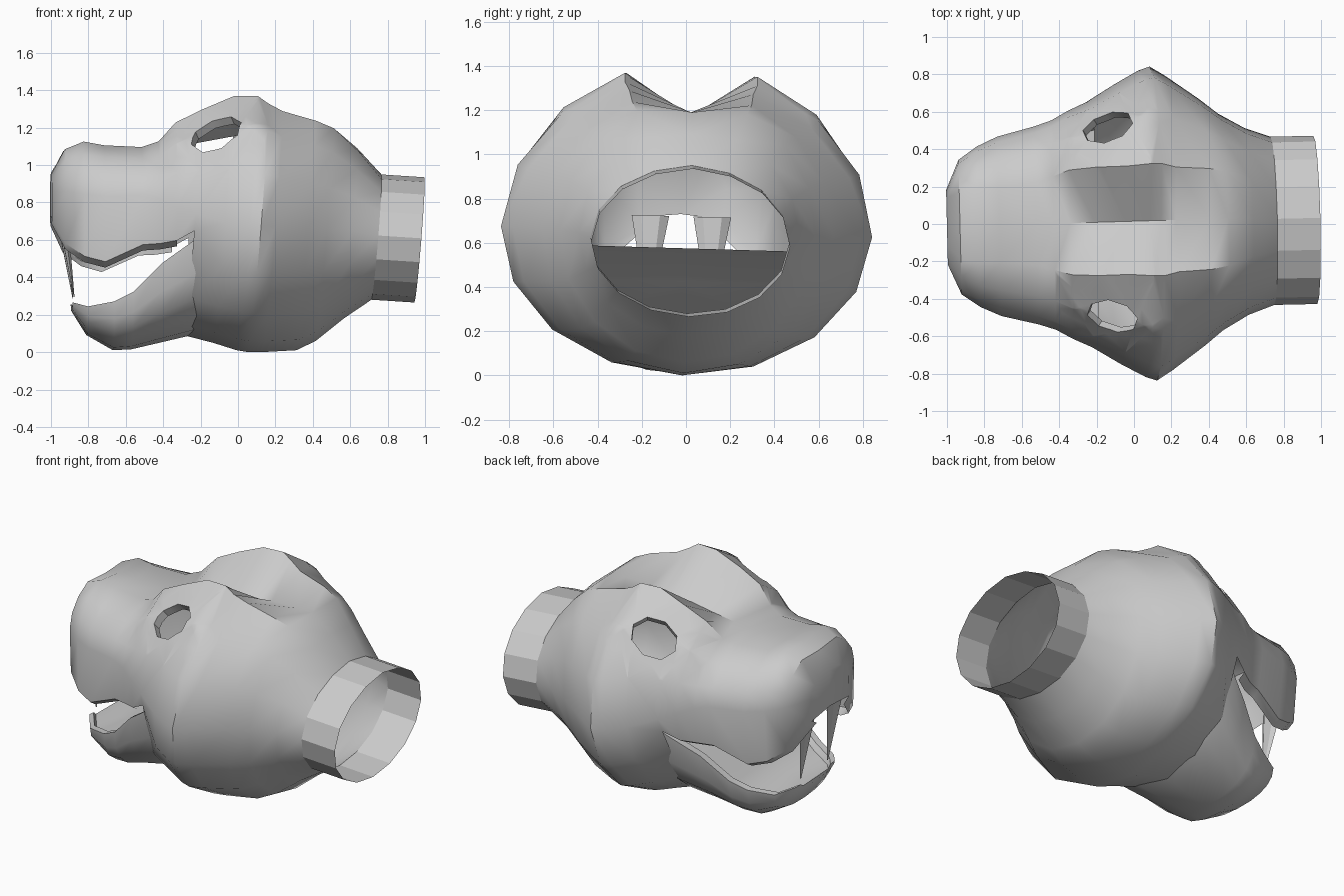
import bpy, bmesh
from math import sin, cos, acos, sqrt, radians, pi
from mathutils import Matrix, Vector

if "Cube" in bpy.data.objects:
    bpy.data.objects.remove(bpy.data.objects["Cube"])

# slight turn and tilt shared by every part
PIVOT = Vector((0, 0, .65))
POSE = (Matrix.Translation(PIVOT) @ Matrix.Rotation(radians(1.4), 4, 'Z')
        @ Matrix.Rotation(radians(-1.7), 4, 'X') @ Matrix.Translation(-PIVOT))


def finish(bm, name, angle=None):
    """Mirror the +y half, pose it and make the object."""
    bmesh.ops.mirror(bm, geom=bm.verts[:] + bm.edges[:] + bm.faces[:],
                     axis='Y', merge_dist=.0005)
    bmesh.ops.recalc_face_normals(bm, faces=bm.faces[:])
    bmesh.ops.transform(bm, matrix=POSE, verts=bm.verts[:])
    me = bpy.data.meshes.new(name)
    bm.to_mesh(me)
    bm.free()
    ob = bpy.data.objects.new(name, me)
    bpy.context.collection.objects.link(ob)
    if angle:
        bpy.ops.object.select_all(action='DESELECT')
        ob.select_set(True)
        bpy.context.view_layer.objects.active = ob
        bpy.ops.object.shade_smooth_by_angle(angle=radians(angle))
    return ob


def skin(bm, a, b, start=0):
    for i in range(start, len(a) - 1):
        bm.faces.new((a[i], a[i + 1], b[i + 1], b[i]))


def lean(x, z):
    return x + .08 * (z - .61)


def upper(w, zm, yr, zr, zc):
    """Side, two shoulder points, brow ridge, centre line."""
    tr = acos(yr / w)
    h = (zr - zm) / sqrt(1 - (yr / w) ** 2)
    pts = [(w * cos(tr * k / 3), zm + h * sin(tr * k / 3)) for k in range(4)]
    return pts + [(0, zc)]


def lower(w, zm, zb):
    return [(w * cos(a), zm - (zm - zb) * sin(a))
            for a in (pi / 2 * (4 - k) / 4 for k in range(4))]


# muzzle sections: x, half width, side z, ridge y, ridge z, centre z, lip y, lip z
MUZZLE = [(-1.0, .20, .85, .10, .95, .96, .19, .71),
          (-.93, .36, .85, .18, 1.08, 1.07, .34, .57),
          (-.83, .43, .83, .20, 1.12, 1.10, .41, .50),
          (-.72, .48, .82, .20, 1.10, 1.09, .45, .47),
          (-.52, .53, .82, .22, 1.09, 1.08, .50, .56),
          (-.43, .56, .80, .25, 1.12, 1.08, .53, .565),
          (-.34, .61, .76, .28, 1.22, 1.10, .58, .58)]
# skull sections: x, half width, side z, ridge y, ridge z, centre z, bottom z
SKULL = [(-.25, .655, .72, .29, 1.29, 1.12, .09),
         (-.09, .75, .67, .29, 1.36, 1.15, .05),
         (.04, .82, .65, .30, 1.36, 1.17, .01),
         (.10, .84, .65, .30, 1.32, 1.18, 0),
         (.18, .79, .65, .28, 1.28, 1.19, 0),
         (.36, .66, .65, .27, 1.23, 1.19, .01),
         (.46, .58, .64, .25, 1.19, 1.19, .06),
         (.60, .50, .63, .20, 1.07, 1.09, .18),
         (.74, .45, .61, .17, .92, .95, .28)]

# ---- head shell: muzzle and skull in one skin
bm = bmesh.new()
rows = []
for x, w, zm, yr, zr, zc, ly, lz in MUZZLE:
    pts = [(max(ly - .05, 0), lz - .03), (ly, lz)] + upper(w, zm, yr, zr, zc)
    rows.append([bm.verts.new((x, y, z)) for y, z in pts])
for a, b in zip(rows, rows[1:]):
    skin(bm, a, b)
front = rows[0]
bm.faces.new(front[1:] + [bm.verts.new((-1.0, 0, .73))])   # nose face
rings = []
for i, (x, w, zm, yr, zr, zc, zb) in enumerate(SKULL):
    pts = lower(w, zm, zb) + upper(w, zm, yr, zr, zc)
    if i == 0:
        pts[3] = (.62, .63)                                # mouth corner
    rings.append([bm.verts.new((lean(x, z), y, z)) for y, z in pts])
for a, b in zip(rings, rings[1:]):
    skin(bm, a, b)
skin(bm, rows[-1][1:], rings[0][3:])

# ---- eye hole: cut an octagon out of the shell and turn its rim inwards
c = Vector((-.135, .52, 1.17))
n = Vector((-.35, .55, .75)).normalized()
u = Vector((1, .05, .35))
u = (u - n * u.dot(n)).normalized()
v = n.cross(u)
planes = []
for k in range(8):
    a = 2 * pi * (k + .5) / 8
    planes.append((c + u * .135 * cos(a) + v * .105 * sin(a),
                   (u * cos(a) / .135 + v * sin(a) / .105).normalized()))


def near(f):
    return any((p.co - c).length < .5 for p in f.verts) and f.calc_center_median().z > .7


bmesh.ops.triangulate(bm, faces=[f for f in bm.faces if near(f)
                                 and f.calc_center_median().x > -.4
                                 and f.calc_center_median().x < .12])
for co, no in planes:
    fs = []
    for f in bm.faces:
        m = f.calc_center_median()
        if (m - c).length < .3:
            fs.append(f)
    geom = set(fs)
    for f in fs:
        geom.update(f.edges)
        geom.update(f.verts)
    bmesh.ops.bisect_plane(bm, geom=list(geom), plane_co=co, plane_no=no, dist=1e-5)


def inside(p):
    return (p - c).length < .25 and all((p - co).dot(no) < 0 for co, no in planes)


hole = [f for f in bm.faces if inside(f.calc_center_median())]
hs = set(hole)
rim = [e for f in hole for e in f.edges if any(g not in hs for g in e.link_faces)]
bmesh.ops.delete(bm, geom=hole, context='FACES')
rim = [e for e in set(rim) if e.is_valid]
out = bmesh.ops.extrude_edge_only(bm, edges=rim)['geom']
bmesh.ops.translate(bm, vec=n * -.05,
                    verts=[g for g in out if isinstance(g, bmesh.types.BMVert)])
finish(bm, "head_shell", 38)

# ---- neck collar
bm = bmesh.new()
ends = []
for x, dz in ((.74, 0), (.97, -.015)):
    pts = lower(.45, .61, .28) + upper(.45, .61, .17, .92, .95)
    ends.append([bm.verts.new((lean(x, z), y, z + dz)) for y, z in pts])
skin(bm, *ends)
finish(bm, "neck_collar")

# ---- lower jaw: x, half width, rim z, bottom z
JAW = [(-.89, .20, .26, .22), (-.81, .31, .235, .09), (-.67, .38, .26, .01),
       (-.57, .42, .31, .015), (-.42, .49, .46, .05), (-.25, .57, .58, .09),
       (-.20, .58, .61, .12)]
bm = bmesh.new()
rows = []
for x, w, zr, zb in JAW:
    d = min(.035, (zr - zb) * .5)
    pts = [(w * sin(pi / 2 * k / 5) ** .85, zr - (zr - zb) * cos(pi / 2 * k / 5) ** .85)
           if k < 5 else (w, zr) for k in range(6)]
    pts += [(w - .045, zr), (w - .07, zr - d), (0, zr - d)]
    rows.append([bm.verts.new((x, y, z)) for y, z in pts])
for a, b in zip(rows, rows[1:]):
    skin(bm, a, b)
bm.faces.new(rows[0])
finish(bm, "lower_jaw", 38)

# ---- upper fangs
bm = bmesh.new()
bmesh.ops.create_cone(bm, cap_ends=True, segments=6, radius1=.085, radius2=.006, depth=.43,
                      matrix=Matrix.Rotation(pi, 4, 'X'))
for p in bm.verts:
    p.co = Vector((p.co.x * .35 - .91 - p.co.z * .14, p.co.y + .14, p.co.z + .505))
finish(bm, "upper_fangs")
